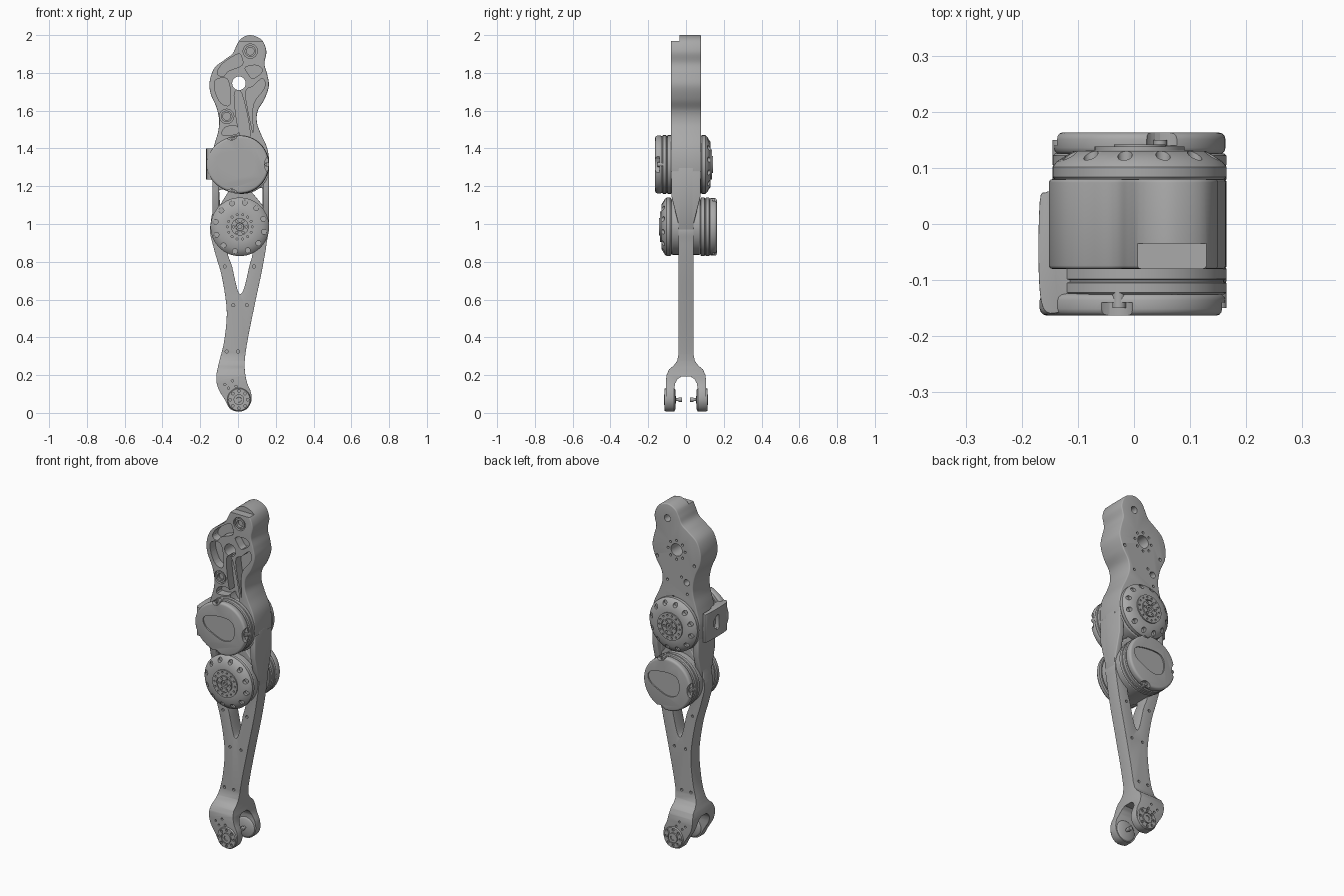
import bpy, bmesh, math
from mathutils import Vector, Matrix

cube = bpy.data.objects.get("Cube")
if cube:
    bpy.data.objects.remove(cube)

metal = bpy.data.materials.new("light_grey_metal")
metal.use_nodes = True
metal.diffuse_color = (0.4, 0.4, 0.4, 1)
metal.node_tree.nodes["Principled BSDF"].inputs["Base Color"].default_value = metal.diffuse_color


def finish(name, bm):
    bmesh.ops.recalc_face_normals(bm, faces=bm.faces)
    mesh = bpy.data.meshes.new(name)
    bm.to_mesh(mesh)
    bm.free()
    mesh.materials.append(metal)
    ob = bpy.data.objects.new(name, mesh)
    bpy.context.collection.objects.link(ob)
    return ob


def select(ob):
    bpy.ops.object.select_all(action='DESELECT')
    ob.select_set(True)
    bpy.context.view_layer.objects.active = ob


def smooth(ob, bevel=0):
    select(ob)
    if bevel:
        mod = ob.modifiers.new("edge", 'BEVEL')
        mod.width, mod.segments = bevel, 3
        mod.limit_method, mod.angle_limit = 'ANGLE', math.radians(40)
        bpy.ops.object.modifier_apply(modifier=mod.name)
    bpy.ops.object.shade_smooth_by_angle(angle=math.radians(32))
    return ob


def boolean(ob, tool, operation='DIFFERENCE'):
    select(ob)
    mod = ob.modifiers.new("cut", 'BOOLEAN')
    mod.object, mod.operation, mod.solver = tool, operation, 'EXACT'
    bpy.ops.object.modifier_apply(modifier=mod.name)
    bpy.data.objects.remove(tool)


def curve(points, steps=6):
    """Closed smooth curve through the points."""
    out, n = [], len(points)
    for i in range(n):
        a, b, c, d = (Vector(points[(i + k) % n]) for k in (-1, 0, 1, 2))
        for s in range(steps):
            t = s / steps
            out.append(b + (c - a) * t / 2 + (a * 2 - b * 5 + c * 4 - d) * t * t / 2
                       + (b * 3 - a - c * 3 + d) * t ** 3 / 2)
    return out


def prism(name, points, lo, hi, axis='y'):
    """Extrude an outline along an axis; points hold the other two coordinates."""
    place = {'y': lambda p, h: (p[0], h, p[1]),
             'x': lambda p, h: (h, p[0], p[1]),
             'z': lambda p, h: (p[0], p[1], h)}[axis]
    bm = bmesh.new()
    rings = [[bm.verts.new(place(p, h)) for p in points] for h in (lo, hi)]
    for ring in rings:
        bm.faces.new(ring)
    n = len(points)
    for i in range(n):
        j = (i + 1) % n
        bm.faces.new((rings[0][i], rings[0][j], rings[1][j], rings[1][i]))
    return finish(name, bm)


def lathe(name, profile, x=0, z=0, seg=64):
    """Turn (radius, y) pairs about the y axis; the ends are capped."""
    bm = bmesh.new()
    rings = []
    for r, y in profile:
        turn = [math.tau * k / seg for k in range(seg)]
        rings.append([bm.verts.new((x + r * math.cos(a), y, z + r * math.sin(a))) for a in turn])
    for p, q in zip(rings, rings[1:]):
        for k in range(seg):
            j = (k + 1) % seg
            bm.faces.new((p[k], p[j], q[j], q[k]))
    bm.faces.new(rings[0])
    bm.faces.new(rings[-1])
    return finish(name, bm)


def drill(ob, holes, y0, y1):
    """Cut round holes given as (x, z, radius)."""
    bm = bmesh.new()
    for x, z, r in holes:
        m = Matrix.Translation((x, (y0 + y1) / 2, z)) @ Matrix.Rotation(math.pi / 2, 4, 'X')
        bmesh.ops.create_cone(bm, cap_ends=True, segments=24, radius1=r, radius2=r,
                              depth=abs(y1 - y0), matrix=m)
    boolean(ob, finish("drill", bm))


def circle(count, radius, size, x=0, z=0, start=0):
    angles = [start + math.tau * k / count for k in range(count)]
    return [(x + radius * math.cos(a), z + radius * math.sin(a), size) for a in angles]


# Upper link with pocketed front
thigh = prism("upper_link", curve([
    (.065, 2), (.125, 1.975), (.15, 1.915), (.14, 1.85), (.155, 1.79), (.163, 1.73), (.14, 1.66),
    (.105, 1.6), (.1, 1.54), (.12, 1.48), (.155, 1.4), (.165, 1.31), (.15, 1.23), (.09, 1.175),
    (.01, 1.16), (-.08, 1.185), (-.135, 1.25), (-.145, 1.33), (-.125, 1.42), (-.105, 1.49),
    (-.1, 1.55), (-.115, 1.62), (-.145, 1.69), (-.15, 1.755), (-.125, 1.825), (-.07, 1.87),
    (-.03, 1.9), (-.01, 1.94), (.015, 1.98)]), -.08, .08)
smooth(thigh, .006)
pockets = [
    [(-.11, 1.8), (-.08, 1.85), (0, 1.9), (.02, 1.88), (.02, 1.84), (-.05, 1.81), (-.08, 1.78)],
    [(-.12, 1.76), (-.06, 1.77), (-.04, 1.7), (-.045, 1.63), (-.09, 1.64), (-.12, 1.7)],
    [(-.02, 1.68), (.02, 1.69), (.065, 1.47), (.01, 1.47)],
    [(.04, 1.69), (.08, 1.73), (.13, 1.77), (.14, 1.72), (.08, 1.63), (.08, 1.49), (.075, 1.5)],
    [(.04, 1.83), (.1, 1.84), (.13, 1.81), (.08, 1.77), (.05, 1.8)],
    [(-.07, 1.51), (-.01, 1.52), (0, 1.48), (-.08, 1.47)]]
for outline in pockets:
    boolean(thigh, prism("pocket", curve(outline, 4), -.2, -.03))
bosses = [(.065, 1.915), (.005, 1.745), (-.06, 1.57)]
boolean(thigh, prism("top_step", [(-.2, 1.97), (.2, 1.97), (.2, 2.1), (-.2, 2.1)], -.2, -.035))
drill(thigh, [(x, z, .038) for x, z in (bosses[0], bosses[2])], -.2, -.066)
drill(thigh, [(x, z, r) for (x, z), r in zip(bosses, (.02, .036, .018))], -.2, .2)
drill(thigh, circle(8, .055, .007, *bosses[1]) + circle(4, .07, .007, 0, 1.53, .4)
      + [(-.11, 1.68, .009), (.13, 1.68, .009)], .065, .2)
smooth(thigh)
for k, i in enumerate((0, 2)):
    x, z = bosses[i]
    smooth(lathe("bearing_ring_%d" % (k + 1), [(.02, -.06), (.02, -.077), (.03, -.077), (.03, -.06)], x, z))

# Connecting web between the two motors, with windows
web = prism("motor_web", [(.165, 1.3), (.165, .98), (.1, .86), (-.08, .86), (-.148, .98),
                          (-.14, 1.04), (-.115, 1.13), (-.14, 1.26)], -.04, .04)
for window in ([(.055, 1.19), (.13, 1.19), (.13, 1.1)], [(-.1, 1.18), (-.04, 1.19), (-.095, 1.1)]):
    boolean(web, prism("window", window, -.2, .2))
smooth(web, .005)
for side, x0, x1 in (("left", .132, .165), ("right", -.135, -.1)):
    rib = prism(side + "_web_rib", [(-.078, 1.28), (.078, 1.28), (.078, 1.15), (.04, 1),
                                   (-.04, 1), (-.078, 1.15)], x0, x1, 'x')
    smooth(rib, .006)
smooth(lathe("lower_motor_housing", [(.14, -.082), (.148, -.07), (.148, .07), (.14, .082)], .01, .985))


# Motors: bolted output flange on one face, scalloped cover on the other
def motor(label, z, spin, bulge):
    parts = []
    flange = lathe("flange", [(.15, .078), (.155, .084), (.155, .102), (.147, .112), (.118, .13),
                              (.08, .131), (.08, .138), (.052, .138), (.052, .134), (.046, .134),
                              (.046, .142), (.022, .142), (.02, .136)])
    drill(flange, circle(12, .131, .013, start=.2), .108, .2)
    drill(flange, circle(14, .066, .005) + circle(6, .034, .006) + [(0, 0, .01)], .125, .2)
    parts.append(smooth(flange))
    case = lathe("case", [(.15, -.076), (.155, -.08), (.155, -.098), (.15, -.1), (.15, -.103),
                          (.155, -.105), (.155, -.122), (.15, -.126)])
    parts.append(smooth(case))
    rim = []
    for k in range(72):
        a = math.tau * k / 72
        r = .153 + bulge * max(0, -math.cos(a)) ** 3
        rim.append((r * math.cos(a), r * math.sin(a)))
    cover = prism("cover", rim, -.163, -.124)
    smooth(cover, .012)
    bites = [(.19, 0, .06), (-.045, .165, .035), (-.045, -.165, .035)]
    drill(cover, bites, -.2, -.14)
    egg = [(.08, .01), (.065, -.045), (.01, -.066), (-.06, -.042), (-.11, -.01),
           (-.123, .03), (-.09, .058), (0, .07), (.06, .058)]
    boolean(cover, prism("egg", curve(egg), -.2, -.156))
    parts.append(smooth(cover))
    for a in (0, 1.83, -1.83):
        parts.append(smooth(lathe("cover_bolt", [(.012, -.12), (.012, -.15), (.006, -.15), (.005, -.146)],
                                  .143 * math.cos(a), .143 * math.sin(a), 20)))
    for ob in parts:
        ob.name = label + "_" + ob.name
        ob.location = (.01, 0, z)
        ob.rotation_euler.z = spin


motor("upper_motor", 1.315, 0, .025)
motor("lower_motor", .985, math.pi, 0)

# Guard wrapping the side of the upper motor
guard = prism("side_guard", curve([(-.168, .04), (-.158, .056), (-.146, .05), (-.143, -.02), (-.115, -.08),
                                   (-.11, -.14), (-.135, -.158), (-.162, -.15), (-.17, -.08)], 4),
              1.235, 1.4, 'z')
boolean(guard, prism("slot", curve([(-.06, 1.28), (-.02, 1.3), (-.02, 1.34), (-.06, 1.36)], 4), -.3, 0, 'x'))
smooth(guard, .008)

# Lower leg: front outline intersected with the forked side outline
leg = prism("lower_leg", curve([
    (.01, 1.13), (.11, 1.09), (.158, .985), (.152, .9), (.128, .76), (.09, .58), (.05, .38), (.035, .26),
    (.045, .17), (.068, .11), (.07, .06), (.045, .02), (.005, .007), (-.04, .02), (-.07, .07),
    (-.105, .13), (-.115, .19), (-.1, .27), (-.075, .37), (-.06, .5), (-.065, .6), (-.09, .74),
    (-.125, .86), (-.148, .985), (-.095, 1.09)]), -.2, .2)
half = [(.04, 1.2), (.04, .31), (.047, .275), (.065, .25), (.09, .23), (.103, .2), (.106, .17), (.106, -.1),
        (.062, -.1), (.062, .13), (.058, .155), (.045, .178), (.025, .192)]
fork = half + [(-y, z) for y, z in reversed(half)]
boolean(leg, prism("fork", fork, -.3, .3, 'x'), 'INTERSECT')
slot = [(-.05, .86), (.07, .86), (.058, .77), (.032, .66), (.012, .63), (-.005, .66), (-.03, .77)]
boolean(leg, prism("slot", curve(slot), -.2, .2))
smooth(leg, .007)
screws = [(-.07, .775), (.085, .775), (-.025, .57), (.047, .57), (-.06, .325), (0, .325)]
toe = [(-.07, .15), (-.05, .13), (-.03, .17), (-.01, .14)]
for s in (-1, 1):
    drill(leg, [(x, z, .008) for x, z in screws], s * .03, s * .06)
    drill(leg, [(x, z, .006) for x, z in toe], s * .095, s * .15)
smooth(leg)

# Ankle bearings with inward pins
for side, s in (("front", -1), ("back", 1)):
    bearing = lathe(side + "_ankle_bearing", [(r, s * y) for r, y in (
        (.012, .02), (.012, .04), (.008, .041), (.008, .054), (.05, .055), (.058, .06), (.063, .07),
        (.063, .104), (.058, .114), (.034, .114), (.034, .109), (.028, .109), (.028, .117), (.014, .117),
        (.013, .112))], .005, .07, 48)
    drill(bearing, circle(8, .046, .007, .005, .07), s * .106, s * .15)
    smooth(bearing)
